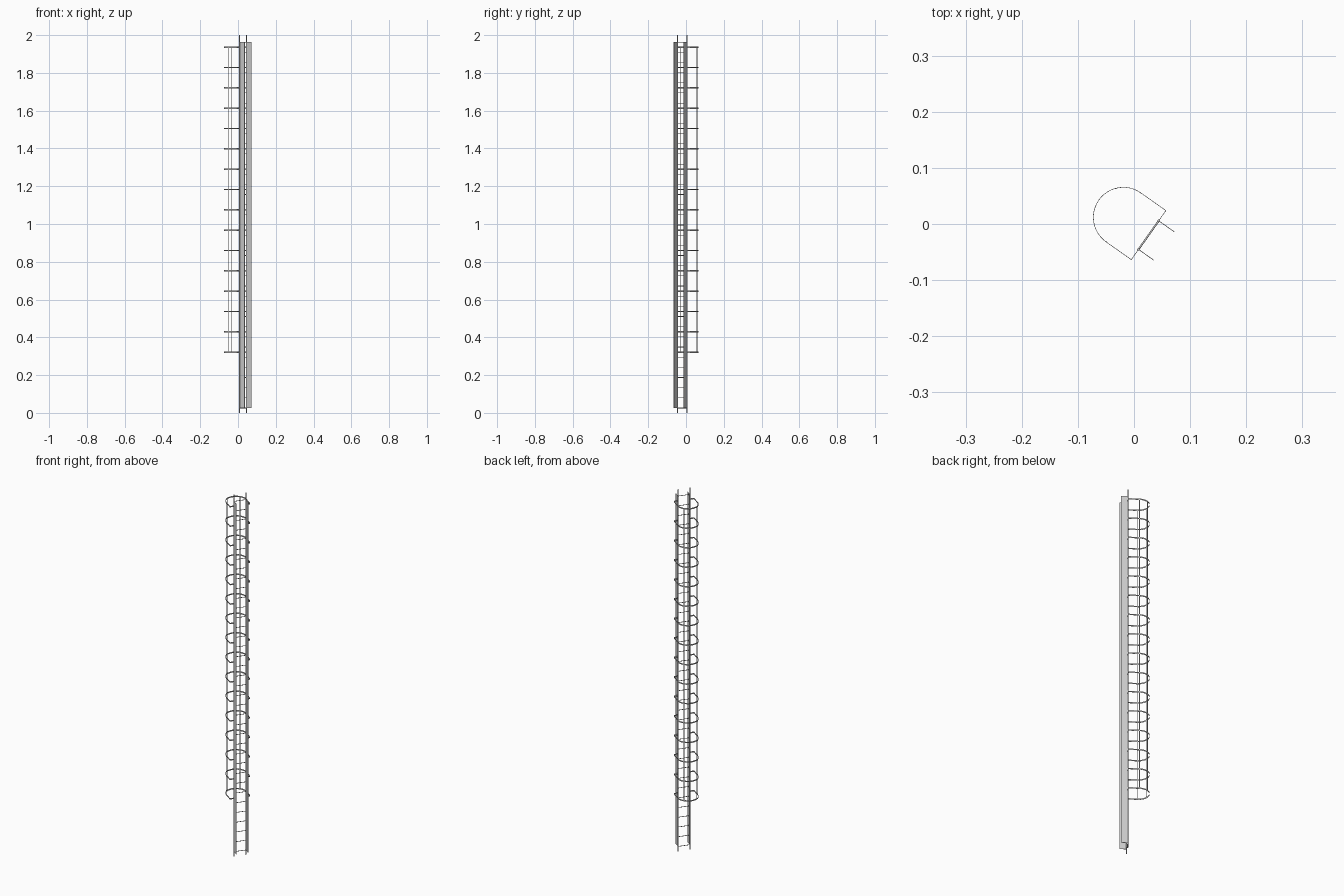
import bpy, bmesh, math
from mathutils import Matrix, Vector

if "Cube" in bpy.data.objects:
    bpy.data.objects.remove(bpy.data.objects["Cube"])

# Local frame: X across the ladder, Y out towards the cage
FRAME = Matrix.Translation((0.0260, -0.0198, 0)) @ Matrix.Rotation(math.radians(54.8), 4, 'Z')
RAIL_X, HOOP_R, HOOP_Y = 0.0312, 0.0535, 0.0550
Z0, STEP = 0.026, 1.937 / 36


def finish(name, bm, smooth=False):
    bmesh.ops.recalc_face_normals(bm, faces=bm.faces)
    bm.transform(FRAME)
    mesh = bpy.data.meshes.new(name)
    bm.to_mesh(mesh)
    bm.free()
    obj = bpy.data.objects.new(name, mesh)
    bpy.context.collection.objects.link(obj)
    if smooth:
        bpy.context.view_layer.objects.active = obj
        obj.select_set(True)
        bpy.ops.object.shade_smooth_by_angle()
        obj.select_set(False)


def add_box(bm, size, loc, angle=0):
    m = Matrix.Translation(loc) @ Matrix.Rotation(angle, 4, 'Z') @ Matrix.Diagonal((*size, 1))
    bmesh.ops.create_cube(bm, size=1, matrix=m)


def add_rod(bm, a, b, radius):
    a, b = Vector(a), Vector(b)
    d = b - a
    m = Matrix.Translation((a + b) / 2) @ d.to_track_quat('Z', 'Y').to_matrix().to_4x4()
    bmesh.ops.create_cone(bm, cap_ends=True, segments=12, radius1=radius,
                          radius2=radius, depth=d.length, matrix=m)


def hoop_outline(r, back):
    # rail tab, straight side, half circle, straight side, rail tab
    arc = [(r * math.cos(math.pi * i / 24), HOOP_Y + r * math.sin(math.pi * i / 24))
           for i in range(25)]
    return [(RAIL_X, back), (r, back)] + arc + [(-r, back), (-RAIL_X, back)]


def add_hoop(bm, z, height=0.007, thick=0.0010):
    outer = hoop_outline(HOOP_R + thick / 2, -thick / 2)
    inner = hoop_outline(HOOP_R - thick / 2, thick / 2)
    rings = [[bm.verts.new((*p, z + s * height / 2)) for p in line]
             for line, s in ((outer, -1), (outer, 1), (inner, 1), (inner, -1))]
    for k in range(4):
        a, b = rings[k], rings[(k + 1) % 4]
        for i in range(len(a) - 1):
            bm.faces.new((a[i], a[i + 1], b[i + 1], b[i]))
    for i in (0, -1):
        bm.faces.new([ring[i] for ring in rings])


# Side rails and the long wall plates behind them
for side, label in ((-1, "left"), (1, "right")):
    bm = bmesh.new()
    add_rod(bm, (side * RAIL_X, 0, 0), (side * RAIL_X, 0, 2), 0.0025)
    finish(label + "_rail", bm, True)
    bm = bmesh.new()
    add_box(bm, (0.0012, 0.034, 1.937), (side * RAIL_X, -0.017, Z0 + 1.937 / 2))
    finish(label + "_wall_plate", bm)

# Rungs
bm = bmesh.new()
for i in range(37):
    z = Z0 + i * STEP
    add_rod(bm, (-RAIL_X, 0, z), (RAIL_X, 0, z), 0.0016)
finish("rungs", bm, True)

# Safety cage hoops, one every second rung
bm = bmesh.new()
hoop_z = [0.3215 + i * 1.615 / 15 for i in range(16)]
for z in hoop_z:
    add_hoop(bm, z)
finish("cage_hoops", bm, True)

# Vertical cage strips just inside the hoops
bm = bmesh.new()
low, high = hoop_z[0] - 0.0035, hoop_z[-1] + 0.0035
for deg in (0, 50, 130, 180):
    a = math.radians(deg)
    r = HOOP_R - 0.0006
    add_box(bm, (0.001, 0.0035, high - low),
            (r * math.cos(a), HOOP_Y + r * math.sin(a), (low + high) / 2), a)
finish("cage_strips", bm)
